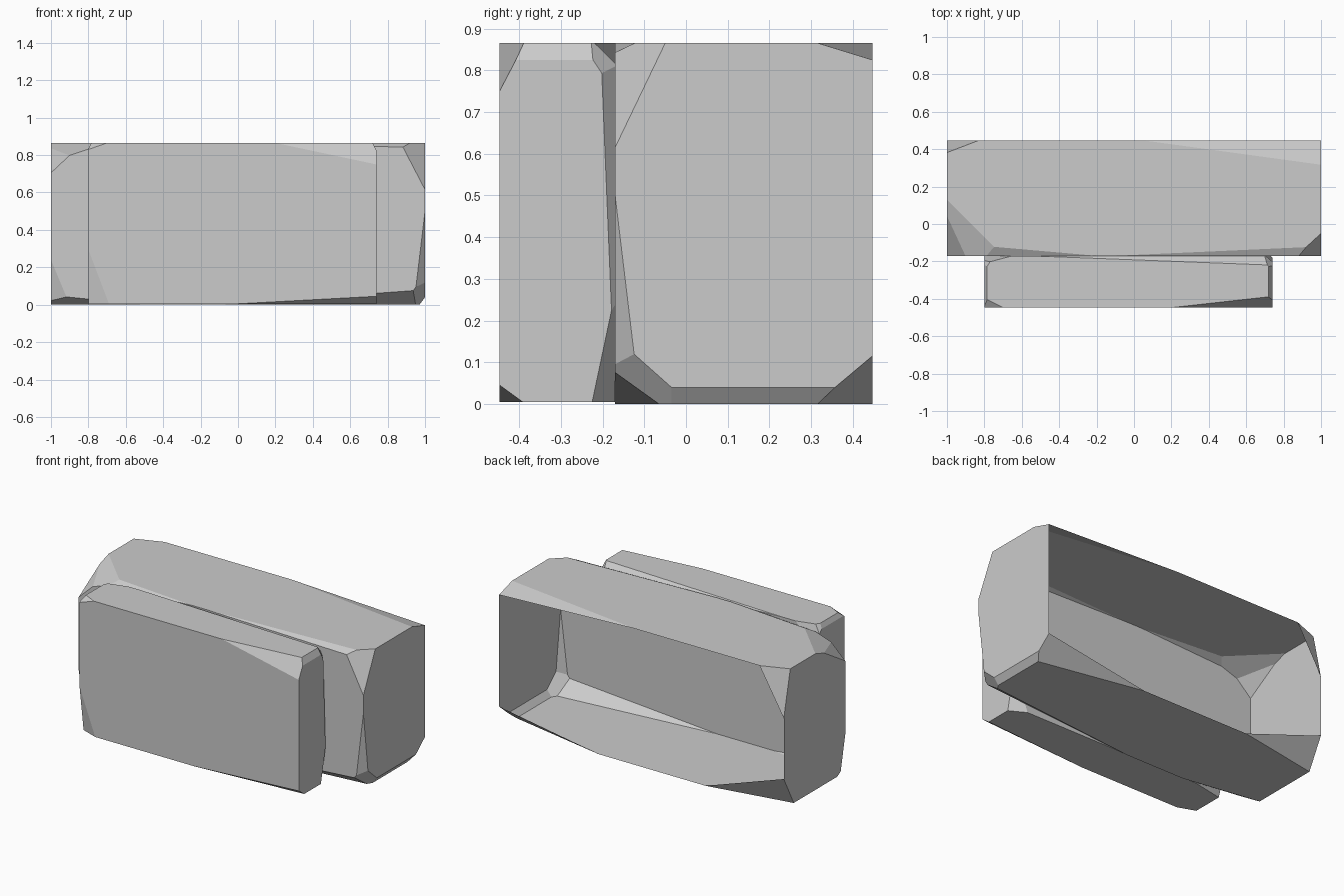
import bpy
import bmesh
from mathutils import Vector

cube = bpy.data.objects.get("Cube")
if cube:
    bpy.data.objects.remove(cube, do_unlink=True)

# Single stone colour
stone = bpy.data.materials.new("stone grey")
stone.use_nodes = True
colour = (0.6, 0.6, 0.6, 1)
stone.diffuse_color = colour
stone.node_tree.nodes["Principled BSDF"].inputs["Base Color"].default_value = colour

FAR = 1000  # an endless run along one axis turns a corner cut into an edge chamfer
SIGN = {"-": -1, "+": 1}


def chip(bm, low, high, corner, run):
    """Slice off one corner; run gives how far the cut reaches along x, y and z."""
    side = [SIGN[c] for c in corner]
    tip = Vector([h if s > 0 else l for s, l, h in zip(side, low, high)])
    normal = Vector([s / r for s, r in zip(side, run)])
    point = tip - normal / normal.length_squared
    cut = bmesh.ops.bisect_plane(
        bm, geom=bm.verts[:] + bm.edges[:] + bm.faces[:], dist=1e-5,
        plane_co=point, plane_no=normal, clear_outer=True)
    edges = [e for e in cut["geom_cut"] if isinstance(e, bmesh.types.BMEdge)]
    if len(edges) > 2:
        bmesh.ops.contextual_create(bm, geom=edges)


def block(name, low, high, chips, open_back=False):
    bm = bmesh.new()
    bmesh.ops.create_cube(bm, size=1)
    low, high = Vector(low), Vector(high)
    for v in bm.verts:
        v.co = (low + high) / 2 + v.co * (high - low)
    for corner, run in chips:
        chip(bm, low, high, corner, run)
    bmesh.ops.recalc_face_normals(bm, faces=bm.faces)
    if open_back:
        back = [f for f in bm.faces if f.normal.y > 0.999]
        bmesh.ops.delete(bm, geom=back, context="FACES")
    mesh = bpy.data.meshes.new(name)
    bm.to_mesh(mesh)
    bm.free()
    mesh.materials.append(stone)
    bpy.context.collection.objects.link(bpy.data.objects.new(name, mesh))


# Large rear block, hollow and open at the back
block("rear_block", (-1, -0.17, 0), (1, 0.447, 0.865), [
    ("-++", (0.17, 0.065, 0.29)),
    ("+++", (0.95, 0.13, 0.04)),
    ("-+-", (0.55, 0.1, 0.19)),
    ("++-", (0.7, 0.137, 0.115)),
    ("+--", (0.06, 0.06, 0.5)),
    ("+--", (1.1, 0.11, 0.08)),
    ("+--", (0.12, 0.18, 0.16)),
    ("+--", (0.03, FAR, 0.04)),
    ("+-+", (0.13, 0.12, 0.25)),
    ("+-+", (1.1, 0.05, 0.025)),
    ("--+", (0.8, 0.07, 0.04)),
    ("--+", (0.3, 0.3, 0.1)),
    ("--+", (0.17, 0.26, 0.16)),
    ("---", (0.1, 0.05, 0.24)),
    ("---", (0.5, 0.08, 0.05)),
], open_back=True)

# Smaller front slab
block("front_slab", (-0.8, -0.447, 0.005), (0.74, -0.17, 0.865), [
    ("+-+", (0.54, 0.06, 0.115)),
    ("+-+", (0.02, FAR, 0.04)),
    ("--+", (0.1, 0.05, 0.035)),
    ("--+", (0.015, FAR, 0.03)),
    ("---", (0.11, 0.04, 0.29)),
    ("+--", (0.74, 0.055, 0.04)),
    ("+++", (1.3, 0.05, 0.05)),
    ("+++", (0.07, 0.08, 0.12)),
    ("+++", (0.04, 0.035, 0.85)),
    ("++-", (0.1, 0.055, 0.26)),
    ("-++", (0.15, 0.04, 0.15)),
    ("-++", (0.05, 0.08, 0.08)),
    ("-+-", (0.2, 0.04, 0.12)),
])
